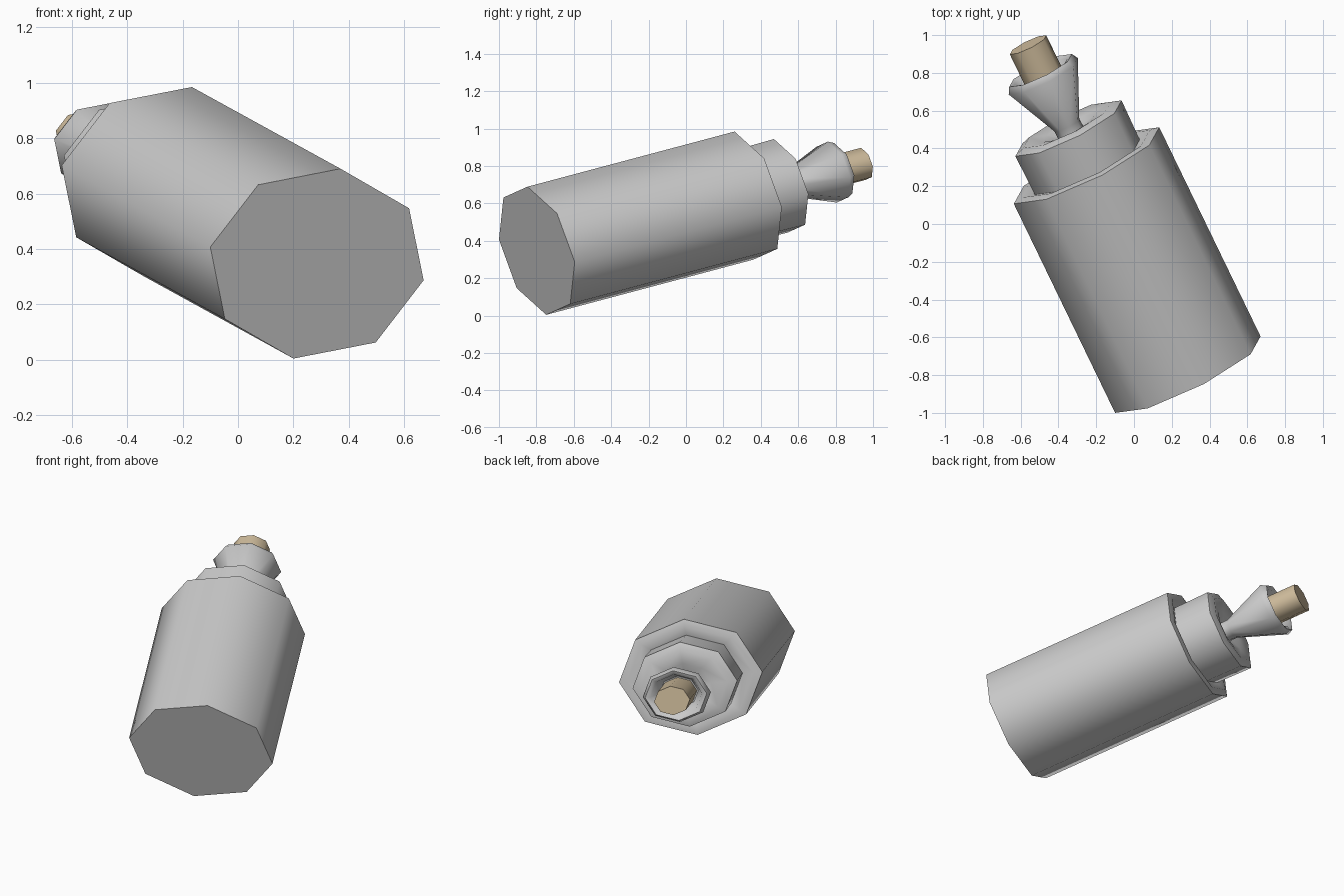
import bpy, bmesh, math
from mathutils import Matrix, Vector

if "Cube" in bpy.data.objects:
    bpy.data.objects.remove(bpy.data.objects["Cube"])

SIDES = 8
# Tilted frame of the bottle: oval cross-section axes and the long axis
base = Vector((0.285, -0.7975, 0.347))
wide = Vector((0.385, 0.2025, -0.06))
thin = Vector((0.085, -0.05, 0.3425))
axis = thin.cross(wide).normalized()
frame = Matrix((thin, wide, axis)).transposed().to_4x4()
frame.translation = base


def lathe(name, profile, color=None):
    """Eight-sided closed solid from (radius, height) points, laid along the tilted axis."""
    bm = bmesh.new()
    rings = []
    for r, h in profile:
        rings.append([bm.verts.new(frame @ Vector((r * math.cos(a), r * math.sin(a), h)))
                      for a in (2 * math.pi * i / SIDES for i in range(SIDES))])
    for lo, hi in zip(rings, rings[1:]):
        for i in range(SIDES):
            j = (i + 1) % SIDES
            bm.faces.new((lo[i], lo[j], hi[j], hi[i]))
    bm.faces.new(rings[0][::-1])
    bm.faces.new(rings[-1])
    bmesh.ops.recalc_face_normals(bm, faces=bm.faces)
    mesh = bpy.data.meshes.new(name)
    bm.to_mesh(mesh)
    bm.free()
    ob = bpy.data.objects.new(name, mesh)
    bpy.context.collection.objects.link(ob)
    bpy.ops.object.select_all(action='DESELECT')
    ob.select_set(True)
    bpy.context.view_layer.objects.active = ob
    bpy.ops.object.shade_smooth_by_angle(angle=math.radians(58))
    if color:
        mat = bpy.data.materials.new(name)
        mat.diffuse_color = color
        mat.use_nodes = True
        mat.node_tree.nodes["Principled BSDF"].inputs["Base Color"].default_value = mat.diffuse_color
        mesh.materials.append(mat)
    return ob


# Bottle: body, stepped shoulder, flared neck with a hollow mouth
lathe("bottle", [
    (1.0, 0.0), (1.0, 1.265), (0.88, 1.275), (0.72, 1.255),
    (0.73, 1.49), (0.60, 1.51), (0.36, 1.49), (0.17, 1.46),
    (0.17, 1.51), (0.475, 1.805), (0.43, 1.84), (0.36, 1.83), (0.27, 1.72),
])

# Cork stopper
lathe("cork", [(0.25, 1.66), (0.25, 1.995)], (0.62, 0.50, 0.33, 1))
